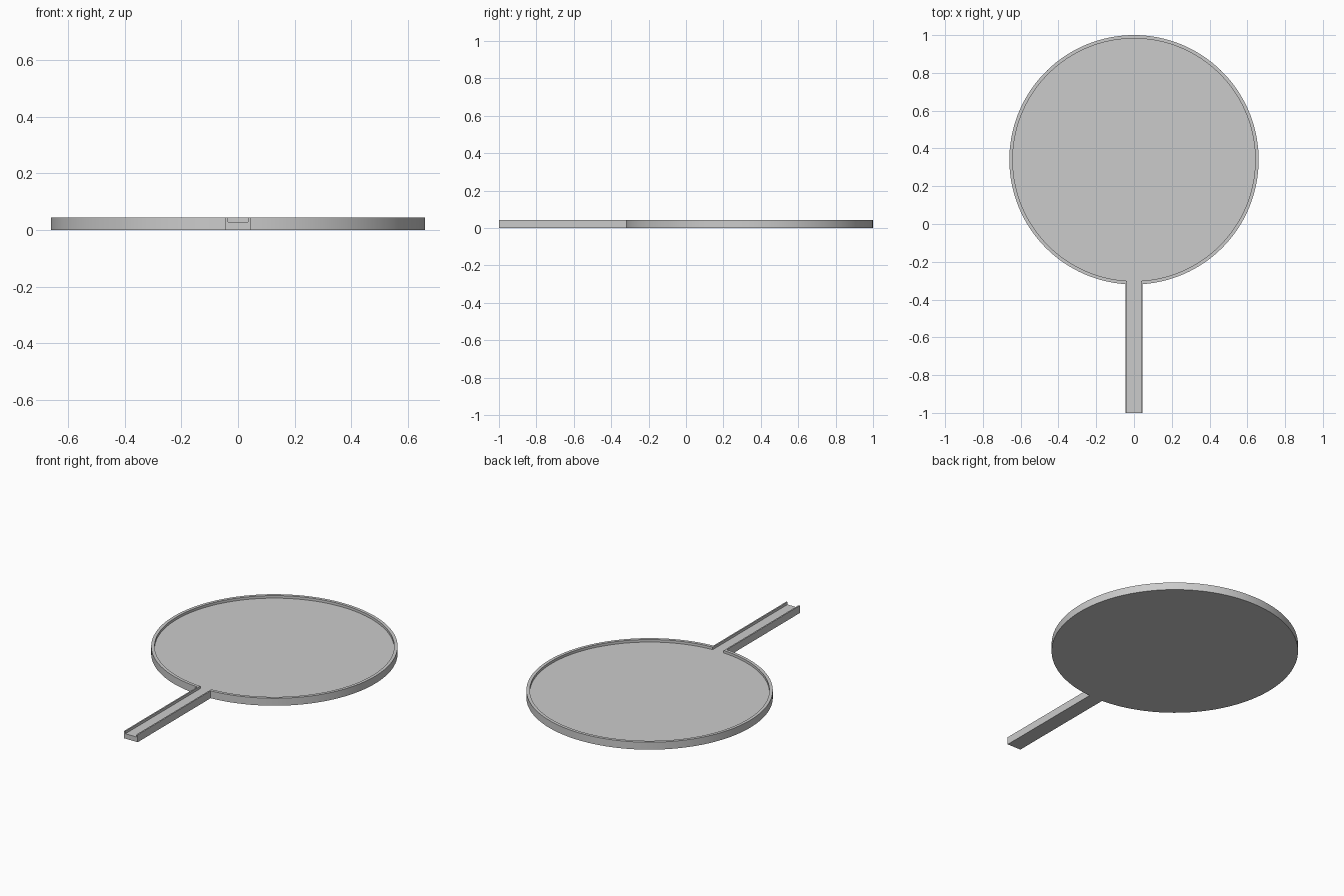
import bpy, bmesh, math

cube = bpy.data.objects.get("Cube")
if cube:
    bpy.data.objects.remove(cube)

CENTRE_Y = 0.34
FLOOR_Z, RIM_Z = 0.029, 0.044
SEGMENTS = 128

metal = bpy.data.materials.new("plain grey")
metal.use_nodes = True
grey = (0.6, 0.6, 0.6, 1)
metal.diffuse_color = grey
metal.node_tree.nodes["Principled BSDF"].inputs["Base Color"].default_value = grey


def outline(radius, half_width):
    """Open outline: up one handle edge, round the disc, down the other edge."""
    gap = math.asin(half_width / radius)
    start = -math.pi / 2 + gap
    sweep = 2 * (math.pi - gap)
    arc = []
    for i in range(SEGMENTS + 1):
        a = start + sweep * i / SEGMENTS
        arc.append((radius * math.cos(a), CENTRE_Y + radius * math.sin(a)))
    return [(half_width, -1)] + arc + [(-half_width, -1)]


outer = outline(0.66, 0.044)
inner = outline(0.642, 0.036)

# Wall section lofted along the outline
bm = bmesh.new()
rings = [[bm.verts.new((x, y, z)) for x, y in points]
         for points, z in ((outer, 0), (outer, RIM_Z), (inner, RIM_Z), (inner, FLOOR_Z))]
for low, high in zip(rings, rings[1:]):
    for i in range(len(low) - 1):
        bm.faces.new((low[i], low[i + 1], high[i + 1], high[i]))

# Underside, recessed floor and the channel-shaped handle end
bm.faces.new(rings[0][::-1])
bm.faces.new(rings[3])
bm.faces.new([r[0] for r in rings] + [r[-1] for r in reversed(rings)])
bmesh.ops.recalc_face_normals(bm, faces=bm.faces)

mesh = bpy.data.meshes.new("round_tray_with_handle")
bm.to_mesh(mesh)
bm.free()
mesh.materials.append(metal)
tray = bpy.data.objects.new("round_tray_with_handle", mesh)
bpy.context.collection.objects.link(tray)

# Smooth round walls with crisp edges
bpy.ops.object.select_all(action="DESELECT")
tray.select_set(True)
bpy.context.view_layer.objects.active = tray
bpy.ops.object.shade_smooth_by_angle(angle=math.radians(30))
